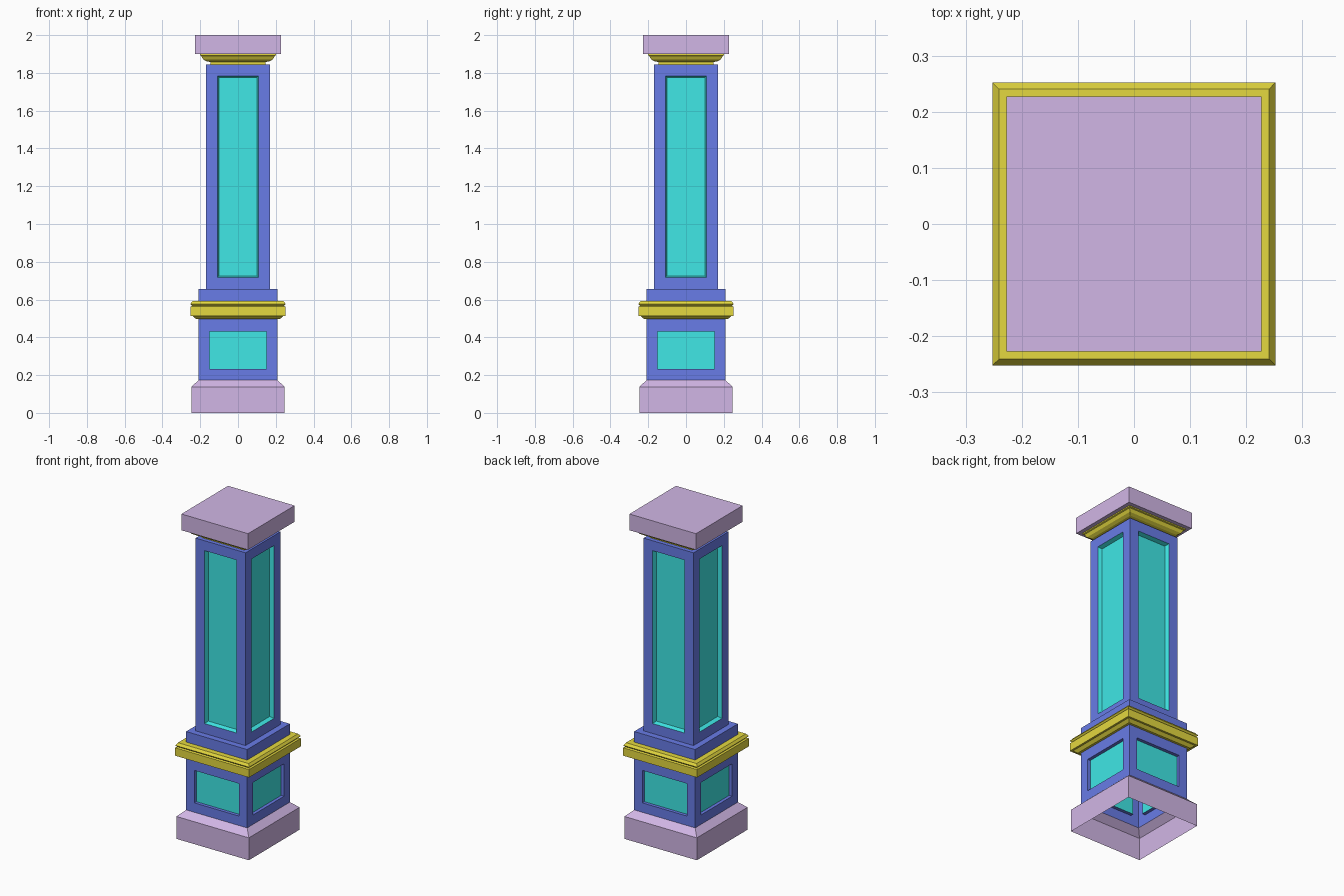
import bpy, bmesh
from math import pi
from mathutils import Matrix, Vector

if "Cube" in bpy.data.objects:
    bpy.data.objects.remove(bpy.data.objects["Cube"])


def material(name, rgb):
    m = bpy.data.materials.new(name)
    m.diffuse_color = (*rgb, 1)
    m.use_nodes = True
    m.node_tree.nodes["Principled BSDF"].inputs["Base Color"].default_value = m.diffuse_color
    return m


PURPLE = material("purple", (0.64, 0.47, 0.79))
GOLD = material("gold", (0.78, 0.69, 0.05))
BLUE = material("blue", (0.14, 0.2, 0.8))
TEAL = material("teal", (0.05, 0.8, 0.79))


def finish(name, bm, mats):
    mesh = bpy.data.meshes.new(name)
    bm.to_mesh(mesh)
    bm.free()
    for m in mats:
        mesh.materials.append(m)
    obj = bpy.data.objects.new(name, mesh)
    bpy.context.collection.objects.link(obj)
    return obj


def square_loft(name, profile, mat, cap=False):
    """Sweep a (half width, z) profile, listed bottom to top, round a square."""
    bm = bmesh.new()
    rings = [[bm.verts.new((sx * h, sy * h, z))
              for sx, sy in ((-1, -1), (1, -1), (1, 1), (-1, 1))]
             for h, z in profile]
    for lo, hi in zip(rings, rings[1:]):
        for i in range(4):
            j = (i + 1) % 4
            bm.faces.new((lo[i], lo[j], hi[j], hi[i]))
    if cap:
        bm.faces.new(rings[-1])
    return finish(name, bm, [mat])


def panelled_box(name, half, z0, z1, px, pz0, pz1, depth, slope, wall):
    """Four sides, each a blue frame round a sunken teal panel."""
    bm = bmesh.new()
    rects = [(half, z0, z1, -half), (px, pz0, pz1, -half),
             (px - slope, pz0 + slope, pz1 - slope, depth - half)]
    for side in range(4):
        turn = Matrix.Rotation(side * pi / 2, 4, 'Z')
        rings = [[bm.verts.new(turn @ Vector((x, y, z)))
                  for x, z in ((-w, a), (w, a), (w, b), (-w, b))]
                 for w, a, b, y in rects]
        for k, slot in ((0, 0), (1, wall)):
            for i in range(4):
                j = (i + 1) % 4
                f = bm.faces.new((rings[k][i], rings[k][j],
                                  rings[k + 1][j], rings[k + 1][i]))
                f.material_index = slot
        bm.faces.new(rings[2]).material_index = 1
    bmesh.ops.remove_doubles(bm, verts=bm.verts, dist=1e-5)
    return finish(name, bm, [BLUE, TEAL])


# Hollow plinth with chamfered top
square_loft("plinth", [(0.247, 0), (0.247, 0.138), (0.208, 0.174)], PURPLE)

# Pedestal with short sunken panels
panelled_box("pedestal", 0.208, 0.174, 0.497, 0.152, 0.232, 0.432, 0.02, 0, 0)

# Waist moulding with a shallow groove
square_loft("waist_moulding",
            [(0.208, 0.497), (0.222, 0.497), (0.24, 0.513), (0.252, 0.513),
             (0.252, 0.562), (0.243, 0.567), (0.252, 0.577),
             (0.241, 0.592), (0.208, 0.592)], GOLD)

# Step under the shaft
square_loft("shaft_base", [(0.208, 0.592), (0.208, 0.657), (0.17, 0.657)], BLUE)

# Shaft with tall sunken panels
panelled_box("shaft", 0.17, 0.657, 1.845, 0.109, 0.718, 1.784, 0.025, 0.008, 1)
square_loft("shaft_top", [(0.17, 1.845), (0.145, 1.845)], BLUE)

# Neck moulding below the cap
square_loft("neck_moulding",
            [(0.145, 1.845), (0.145, 1.857), (0.168, 1.862), (0.185, 1.872),
             (0.195, 1.89), (0.202, 1.893), (0.202, 1.9)], GOLD)

# Square cap
square_loft("cap", [(0.202, 1.9), (0.227, 1.9), (0.227, 2.0)], PURPLE, cap=True)
